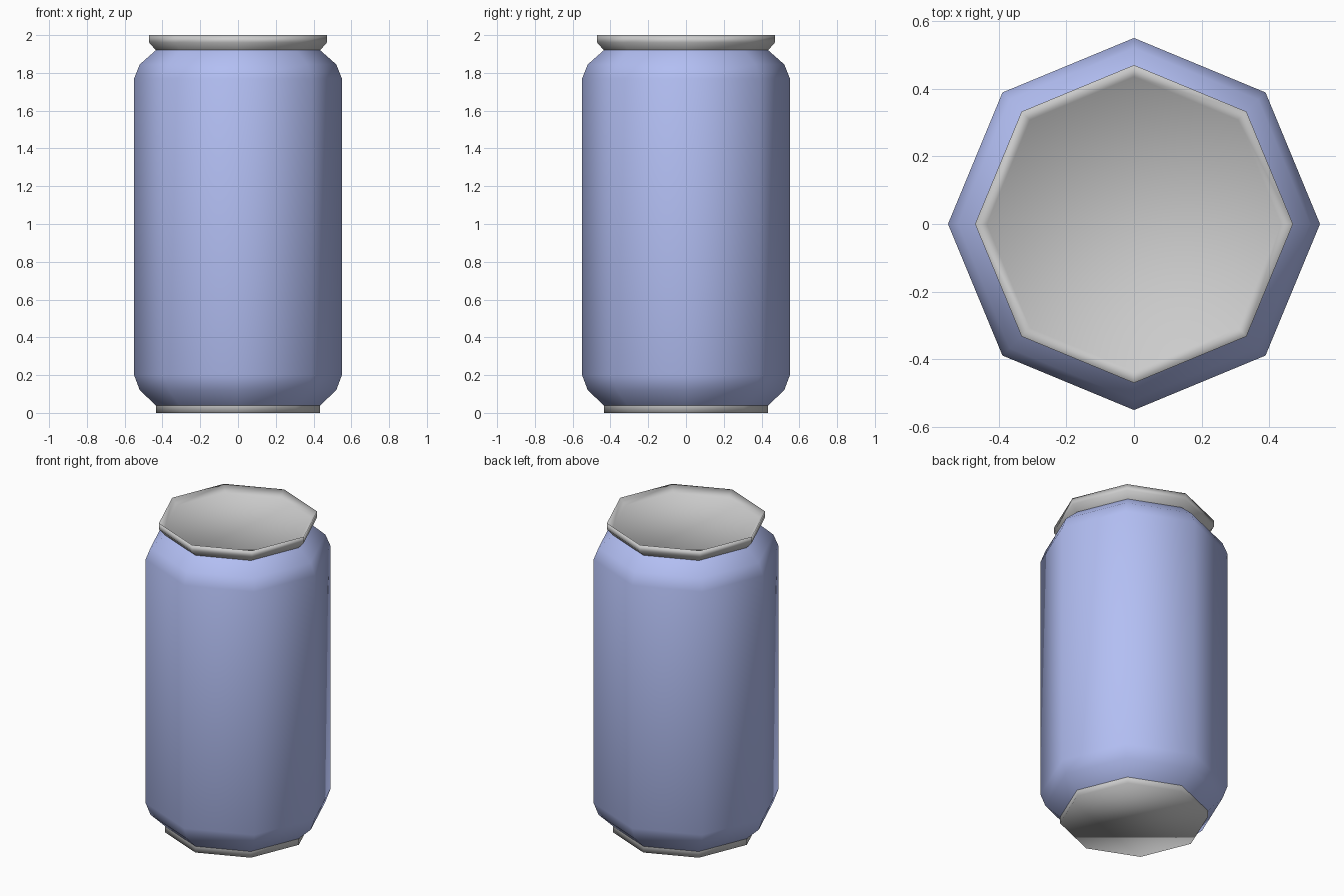
import bpy, bmesh, math

if "Cube" in bpy.data.objects:
    bpy.data.objects.remove(bpy.data.objects["Cube"])

SIDES = 8


def lathe(name, profile, cap_start=False, cap_end=False, color=None):
    """Spin (radius, z) points, listed bottom to top, into an eight-sided shell."""
    bm = bmesh.new()
    rings = []
    for r, z in profile:
        rings.append([bm.verts.new((r * math.cos(math.tau * i / SIDES),
                                    r * math.sin(math.tau * i / SIDES), z))
                      for i in range(SIDES)])
    for low, high in zip(rings, rings[1:]):
        for i in range(SIDES):
            j = (i + 1) % SIDES
            bm.faces.new((low[i], low[j], high[j], high[i]))
    if cap_start:
        bm.faces.new(rings[0][::-1])
    if cap_end:
        bm.faces.new(rings[-1])
    for f in bm.faces:
        f.smooth = True
    mesh = bpy.data.meshes.new(name)
    bm.to_mesh(mesh)
    bm.free()
    obj = bpy.data.objects.new(name, mesh)
    bpy.context.collection.objects.link(obj)
    if color:
        mat = bpy.data.materials.new(name + "_paint")
        mat.diffuse_color = color
        mat.use_nodes = True
        mat.node_tree.nodes["Principled BSDF"].inputs["Base Color"].default_value = mat.diffuse_color
        mesh.materials.append(mat)
    return obj


# Painted can wall with rounded shoulders
lathe("can_body", [(0.435, 0.04), (0.52, 0.12), (0.55, 0.20),
                   (0.55, 1.77), (0.52, 1.845), (0.435, 1.92)],
      color=(0.45, 0.52, 0.9, 1))

# Metal base with a flat underside
lathe("can_base", [(0.435, 0.0), (0.435, 0.04)], cap_start=True)

# Metal rim and sunken lid
lathe("can_lid", [(0.435, 1.92), (0.47, 1.96), (0.47, 2.0), (0.435, 1.96)],
      cap_end=True)
